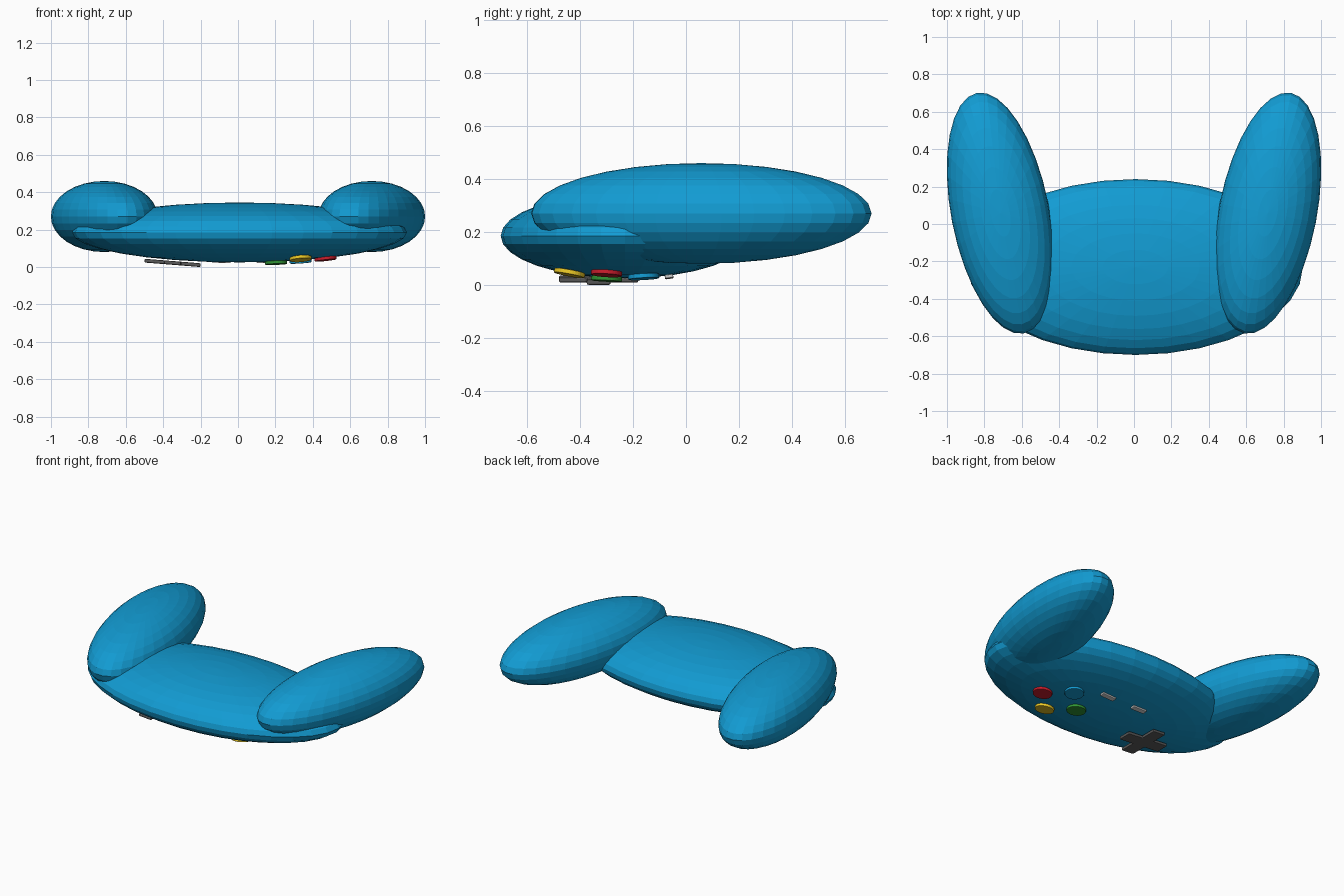
import bpy
import bmesh
from math import radians
from mathutils import Vector, Matrix

cube = bpy.data.objects.get("Cube")
if cube:
    bpy.data.objects.remove(cube, do_unlink=True)


def material(name, r, g, b):
    mat = bpy.data.materials.new(name)
    mat.use_nodes = True
    mat.diffuse_color = (r, g, b, 1)
    mat.node_tree.nodes["Principled BSDF"].inputs["Base Color"].default_value = (r, g, b, 1)
    return mat


shell_blue = material("shell_blue", 0.006, 0.33, 0.65)
red = material("button_red", 0.6, 0.012, 0.025)
yellow = material("button_yellow", 0.85, 0.6, 0.02)
green = material("button_green", 0.03, 0.3, 0.035)
dark_grey = material("pad_grey", 0.1, 0.1, 0.1)
light_grey = material("pill_grey", 0.7, 0.7, 0.7)

BODY_CENTRE = Vector((0.008, -0.23, 0.185))
BODY_RADII = Vector((0.895, 0.47, 0.16))


def ellipsoid(name, centre, radii, turn=0):
    bpy.ops.mesh.primitive_uv_sphere_add(segments=32, ring_count=16, location=centre,
                                         rotation=(0, 0, radians(turn)))
    obj = bpy.context.object
    obj.name = name
    obj.scale = radii
    obj.data.materials.append(shell_blue)
    return obj


def seat(obj, x, y, z, mat, lean_y=True):
    """Lay a part against the underside of the body, leaning with its surface."""
    d = Vector((x, y, 0)) - BODY_CENTRE
    u, v = d.x / BODY_RADII.x, d.y / BODY_RADII.y
    depth = (1 - u * u - v * v) ** 0.5
    slope_y = v / BODY_RADII.y if lean_y else 0
    normal = Vector((-u / BODY_RADII.x, -slope_y, depth / BODY_RADII.z))
    tilt = Vector((0, 0, 1)).rotation_difference(normal).to_matrix().to_4x4()
    obj.matrix_world = Matrix.Translation((x, y, z)) @ tilt
    obj.data.materials.append(mat)


def soften(obj, width):
    bevel = obj.modifiers.new("soft_edges", "BEVEL")
    bevel.width = width
    bevel.segments = 2
    bevel.limit_method = 'ANGLE'


def slab(name, outline, thickness):
    """Extrude a flat outline into a plate centred on its own origin."""
    bm = bmesh.new()
    face = bm.faces.new([bm.verts.new((x, y, -thickness / 2)) for x, y in outline])
    top = bmesh.ops.extrude_face_region(bm, geom=[face])["geom"]
    bmesh.ops.translate(bm, vec=(0, 0, thickness),
                        verts=[g for g in top if isinstance(g, bmesh.types.BMVert)])
    bmesh.ops.recalc_face_normals(bm, faces=bm.faces)
    mesh = bpy.data.meshes.new(name)
    bm.to_mesh(mesh)
    bm.free()
    obj = bpy.data.objects.new(name, mesh)
    bpy.context.collection.objects.link(obj)
    return obj


# Shell: wide body and two splayed grips
ellipsoid("body", BODY_CENTRE, BODY_RADII)
for side, sign in (("left", 1), ("right", -1)):
    ellipsoid(side + "_grip", (sign * 0.715, 0.058, 0.27), (0.262, 0.655, 0.19), -11 * sign)

# Four round buttons in a diamond
for name, x, y, z, mat in (("red_button", 0.468, -0.30, 0.044, red),
                           ("green_button", 0.203, -0.30, 0.023, green),
                           ("yellow_button", 0.335, -0.44, 0.045, yellow),
                           ("blue_button", 0.335, -0.16, 0.031, shell_blue)):
    bpy.ops.mesh.primitive_cylinder_add(vertices=32, radius=0.059, depth=0.018)
    button = bpy.context.object
    button.name = name
    seat(button, x, y, z, mat)
    soften(button, 0.004)

# Cross-shaped direction pad
a, b = 0.15, 0.045
quarter = [Vector((a, -b)), Vector((a, b)), Vector((b, b))]
cross = [Matrix.Rotation(radians(90 * i), 2) @ p for i in range(4) for p in quarter]
pad = slab("direction_pad", cross, 0.02)
seat(pad, -0.35, -0.33, 0.022, dark_grey, lean_y=False)
soften(pad, 0.006)

# Two small centre pills
for name, x in (("left_pill", 0.15), ("right_pill", -0.09)):
    w, h = 0.05, 0.016
    pill = slab(name, [(-w, -h), (w, -h), (w, h), (-w, h)], 0.014)
    seat(pill, x, -0.064, 0.031, light_grey)
    soften(pill, 0.004)
